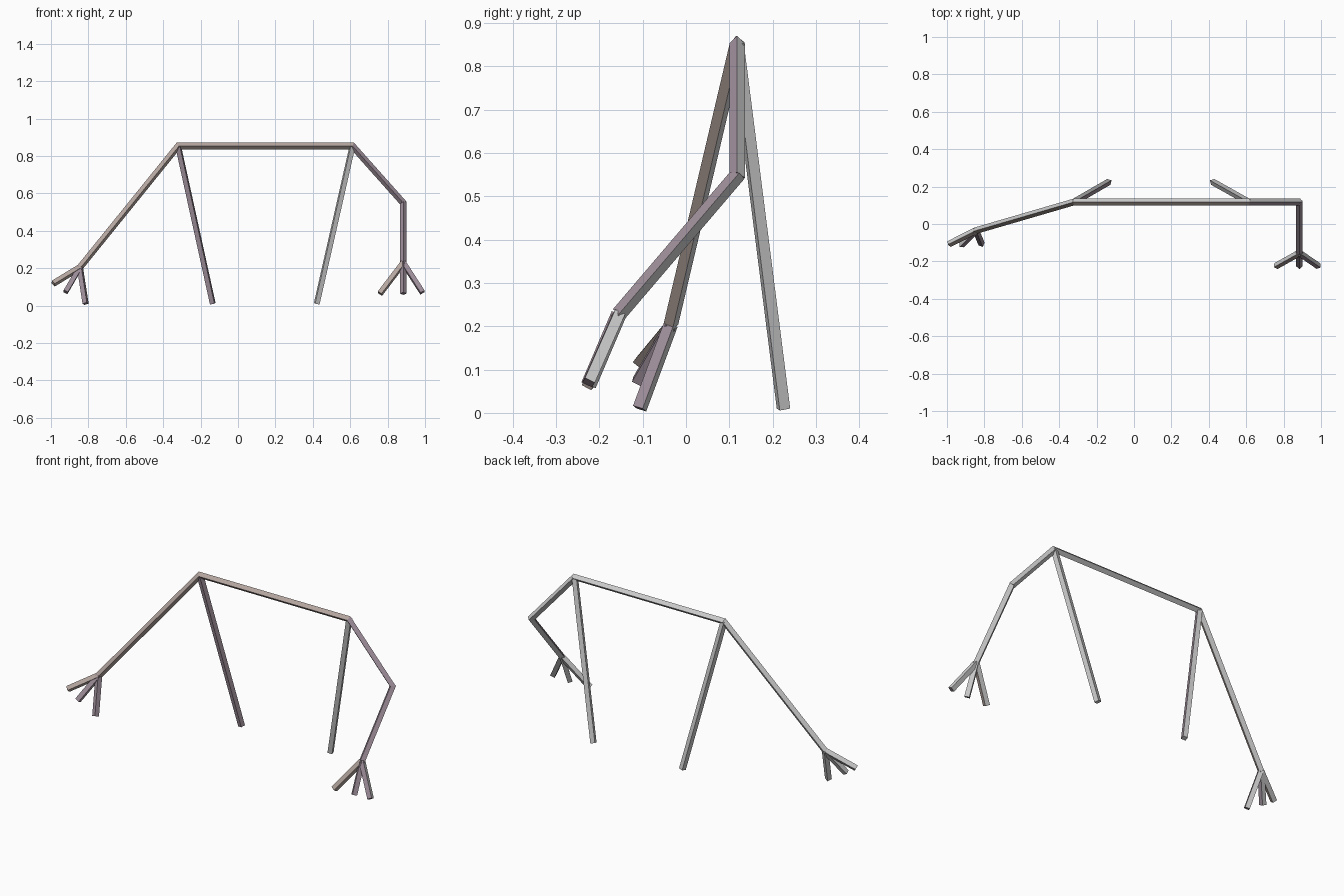
import bpy, bmesh
from mathutils import Vector, Matrix

if "Cube" in bpy.data.objects:
    bpy.data.objects.remove(bpy.data.objects["Cube"])

RADIUS = 0.0178


def material(name, rgb):
    m = bpy.data.materials.new(name)
    m.diffuse_color = (*rgb, 1)
    m.use_nodes = True
    m.node_tree.nodes["Principled BSDF"].inputs["Base Color"].default_value = m.diffuse_color
    return m


grey = material("grey", (0.6, 0.6, 0.6))
brown = material("dusky_brown", (0.46, 0.38, 0.35))
purple = material("dusky_purple", (0.34, 0.27, 0.32))


def rod(name, start, end, front=brown, before=None, after=None):
    """Four-sided rod, edge upward; ends are mitred to neighbouring joints.
    Faces looking forward take the front colour, the others are grey."""
    a, b = Vector(start), Vector(end)
    d = b - a
    u = d.normalized()
    bm = bmesh.new()
    bmesh.ops.create_cone(bm, cap_ends=True, segments=4, radius1=RADIUS,
                          radius2=RADIUS, depth=d.length,
                          matrix=Matrix.Translation((a + b) / 2)
                          @ d.to_track_quat('Z', 'Y').to_matrix().to_4x4())
    for joint, other, sign in ((a, before, -1), (b, after, 1)):
        if other is None:
            continue
        plane = u - sign * (joint - Vector(other)).normalized()
        for v in bm.verts:
            if (v.co - joint).length < 3 * RADIUS:
                v.co += u * ((joint - v.co).dot(plane) / u.dot(plane))
    bm.normal_update()
    for f in bm.faces:
        f.material_index = 1 if f.normal.y < -0.1 else 0
    mesh = bpy.data.meshes.new(name)
    mesh.materials.append(grey)
    mesh.materials.append(front)
    bm.to_mesh(mesh)
    bm.free()
    bpy.context.collection.objects.link(bpy.data.objects.new(name, mesh))


def toes(name, wrist, tips):
    for i, tip in enumerate(tips, 1):
        rod(f"{name}_{i}", wrist, tip, brown if i == 1 else purple)


# Joints
left_top, right_top = (-0.32, 0.118, 0.853), (0.612, 0.118, 0.853)
left_wrist = (-0.845, -0.035, 0.204)
elbow, right_wrist = (0.884, 0.118, 0.548), (0.884, -0.155, 0.228)

# Top bar
rod("top_bar", left_top, right_top, brown, left_wrist, elbow)

# Back legs
rod("left_back_leg", left_top, (-0.135, 0.225, 0.01), purple)
rod("right_back_leg", right_top, (0.421, 0.225, 0.01), grey)

# Straight left arm with splayed toes
rod("left_arm", left_wrist, left_top, brown, None, right_top)
toes("left_toe", left_wrist, [(-0.988, -0.107, 0.117),
                              (-0.922, -0.112, 0.072),
                              (-0.815, -0.107, 0.01)])

# Bent right arm with splayed toes
rod("right_upper_arm", right_top, elbow, purple, left_top, right_wrist)
rod("right_forearm", elbow, right_wrist, purple, right_top)
toes("right_toe", right_wrist, [(0.759, -0.225, 0.064),
                                (0.884, -0.225, 0.064),
                                (0.986, -0.225, 0.07)])
